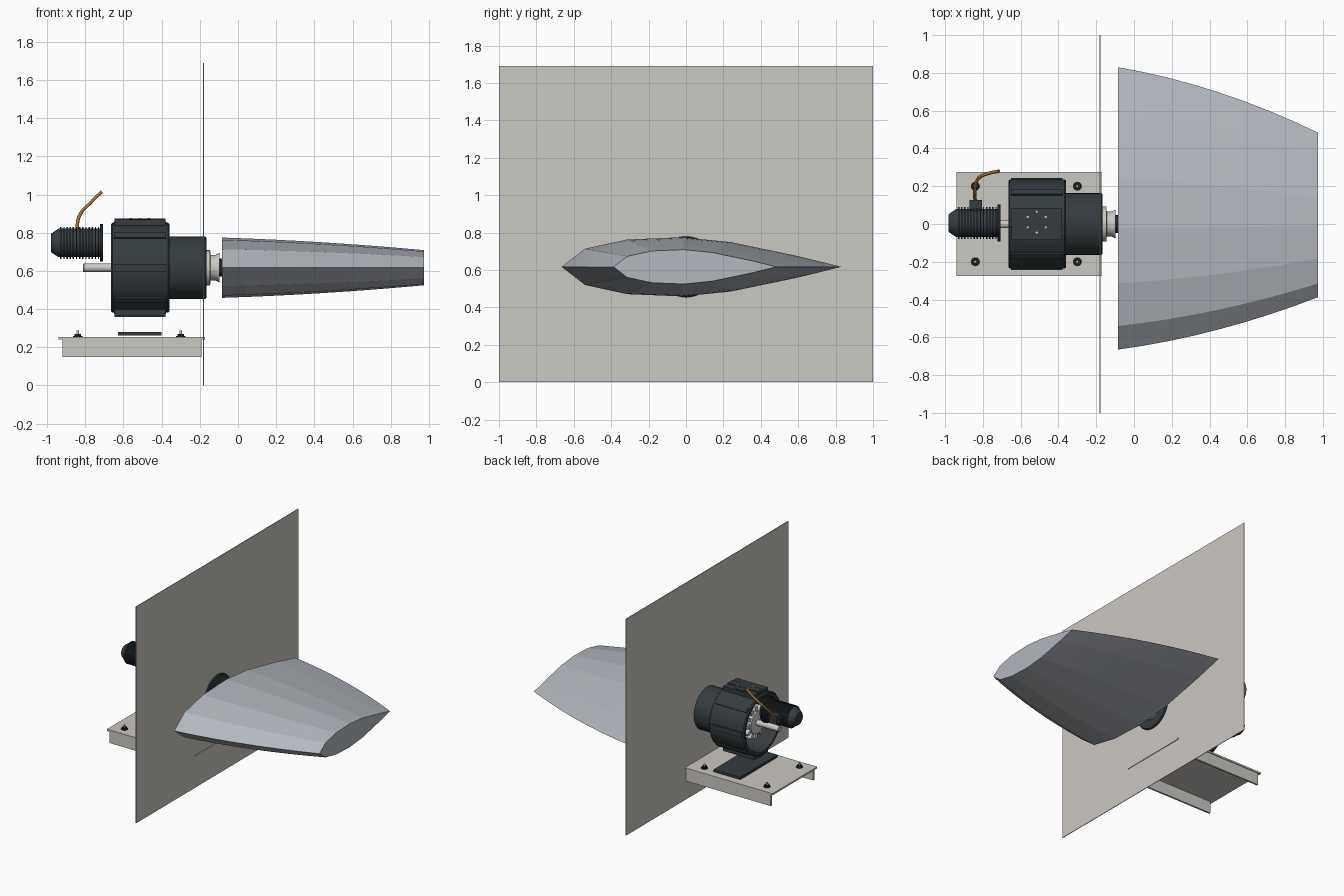
import bpy, bmesh, math
from mathutils import Matrix, Vector

if "Cube" in bpy.data.objects:
    bpy.data.objects.remove(bpy.data.objects["Cube"])

CZ = 0.617  # height of the main shaft axis


def mat(name, r, g, b):
    m = bpy.data.materials.new(name)
    m.diffuse_color = (r, g, b, 1)
    m.use_nodes = True
    m.node_tree.nodes["Principled BSDF"].inputs["Base Color"].default_value = m.diffuse_color
    return m


DARK = mat("dark_paint", 0.035, 0.045, 0.05)
BLACK = mat("black", 0.015, 0.018, 0.02)
BEIGE = mat("hull_grey", 0.60, 0.58, 0.54)
STEEL = mat("steel", 0.62, 0.63, 0.65)
FIN = mat("fin_grey", 0.45, 0.48, 0.52)
COPPER = mat("cable_orange", 0.38, 0.18, 0.05)


def finish(name, bm, material, smooth=False):
    bmesh.ops.recalc_face_normals(bm, faces=bm.faces)
    me = bpy.data.meshes.new(name)
    bm.to_mesh(me)
    bm.free()
    ob = bpy.data.objects.new(name, me)
    bpy.context.collection.objects.link(ob)
    me.materials.append(material)
    if smooth:
        bpy.ops.object.select_all(action='DESELECT')
        ob.select_set(True)
        bpy.context.view_layer.objects.active = ob
        bpy.ops.object.shade_smooth_by_angle(angle=math.radians(35))
    return ob


def add_box(bm, lo, hi, rot=None):
    lo, hi = Vector(lo), Vector(hi)
    s = hi - lo
    m = Matrix.Translation((lo + hi) / 2) @ Matrix.Diagonal((*s, 1))
    bmesh.ops.create_cube(bm, size=1, matrix=(rot @ m) if rot else m)


def add_cyl(bm, x, y, z0, z1, r, seg=16):
    bmesh.ops.create_cone(bm, cap_ends=True, segments=seg, radius1=r, radius2=r,
                          depth=z1 - z0, matrix=Matrix.Translation((x, y, (z0 + z1) / 2)))


def box(name, lo, hi, material):
    bm = bmesh.new()
    add_box(bm, lo, hi)
    return finish(name, bm, material)


def lathe(name, profile, material, y=0, z=CZ, seg=48, closed=False):
    """Turn (x, radius) points about an axis parallel to x."""
    bm = bmesh.new()
    rings = [[bm.verts.new((x, y + r * math.cos(a), z + r * math.sin(a)))
              for a in (2 * math.pi * k / seg for k in range(seg))] for x, r in profile]
    pairs = list(zip(rings, rings[1:]))
    if closed:
        pairs.append((rings[-1], rings[0]))
    else:
        bm.faces.new(rings[0])
        bm.faces.new(rings[-1])
    for a, b in pairs:
        for k in range(seg):
            j = (k + 1) % seg
            bm.faces.new((a[k], a[j], b[j], b[k]))
    return finish(name, bm, material, True)


# Hull plate
box("hull_plate", (-0.183, -1, 0), (-0.178, 1, 1.69), BEIGE)

# Foundation tray: top sheet on two side webs
box("tray_top", (-0.94, -0.275, 0.24), (-0.173, 0.275, 0.253), BEIGE)
for side, y in (("left", -0.262), ("right", 0.262)):
    box("tray_web_" + side, (-0.92, y - 0.007, 0.148), (-0.19, y + 0.007, 0.243), BEIGE)
box("mounting_pad", (-0.63, -0.23, 0.262), (-0.40, 0.23, 0.281), DARK)

# Foundation bolts
for i, (x, y) in enumerate((x, y) for x in (-0.84, -0.30) for y in (-0.2, 0.2)):
    bm = bmesh.new()
    add_cyl(bm, x, y, 0.252, 0.258, 0.024)
    add_cyl(bm, x, y, 0.257, 0.269, 0.019, 6)
    finish(f"bolt_nut_{i}", bm, BLACK)
    bm = bmesh.new()
    add_cyl(bm, x, y, 0.25, 0.287, 0.007)
    finish(f"bolt_stud_{i}", bm, STEEL, True)

# Actuator drum, open at the back
lathe("actuator_drum", [(-0.48, 0.03), (-0.48, 0.195), (-0.655, 0.205), (-0.665, 0.21),
                        (-0.665, 0.228), (-0.658, 0.236), (-0.368, 0.236), (-0.36, 0.228),
                        (-0.36, 0.03)], DARK, closed=True)
# Eight tie bars round the drum
bm = bmesh.new()
for k in range(8):
    rot = Matrix.Translation((0, 0, CZ)) @ Matrix.Rotation(k * math.pi / 4, 4, 'X')
    add_box(bm, (-0.65, -0.02, 0.225), (-0.378, 0.02, 0.243), rot)
finish("drum_bars", bm, DARK)
# Raised top and bottom covers with joint band
bm = bmesh.new()
for s in (1, -1):
    rot = Matrix.Translation((0, 0, CZ)) @ Matrix.Diagonal((1, 1, s, 1))
    add_box(bm, (-0.648, -0.085, 0.205), (-0.38, 0.085, 0.252), rot)
    add_box(bm, (-0.648, -0.03, 0.25), (-0.38, 0.03, 0.258), rot)
finish("drum_covers", bm, DARK)
bm = bmesh.new()
add_cyl(bm, -0.515, 0.01, 0.83, 0.873, 0.07, 32)
finish("inspection_cap", bm, DARK, True)
bm = bmesh.new()
for k in range(6):
    a = math.pi / 6 + k * math.pi / 3
    add_cyl(bm, -0.515 + 0.055 * math.cos(a), 0.01 + 0.055 * math.sin(a), 0.87, 0.878, 0.006, 8)
finish("cap_screws", bm, STEEL)

# Internal rotor: hub with radial teeth, and its shaft
lathe("rotor_hub", [(-0.62, 0.06), (-0.62, 0.085), (-0.47, 0.085), (-0.47, 0.06)], STEEL, seg=32)
bm = bmesh.new()
for k in range(12):
    rot = Matrix.Translation((0, 0, CZ)) @ Matrix.Rotation(k * math.pi / 6, 4, 'X')
    add_box(bm, (-0.61, -0.013, 0.07), (-0.47, 0.013, 0.125), rot)
finish("rotor_teeth", bm, STEEL)
lathe("drive_shaft", [(-0.812, 0.018), (-0.808, 0.022), (-0.45, 0.022)], STEEL, seg=24)

# Bearing housing through the hull, stepped hub to the fin
lathe("bearing_housing", [(-0.365, 0.163), (-0.172, 0.163), (-0.166, 0.158)], DARK)
lathe("hub_collar", [(-0.17, 0.092), (-0.146, 0.092), (-0.144, 0.066), (-0.12, 0.066),
                     (-0.097, 0.078), (-0.097, 0.05)], BEIGE)
lathe("fin_stock", [(-0.10, 0.047), (-0.078, 0.047)], BLACK, seg=32)

# Motor: casing, cooling ribs, end flange, terminal box
MZ, MY = 0.747, 0.005
lathe("motor_casing", [(-0.981, 0.045), (-0.975, 0.052), (-0.94, 0.075), (-0.72, 0.075)],
      DARK, MY, MZ, 32)
ribs = []
for k in range(13):
    x = -0.932 + k * 0.0165
    ribs += [(x, 0.073), (x, 0.084), (x + 0.007, 0.084), (x + 0.007, 0.073)]
lathe("motor_ribs", ribs, DARK, MY, MZ, 32)
lathe("motor_flange", [(-0.722, 0.098), (-0.708, 0.098)], BLACK, MY, MZ, 32)
box("terminal_box", (-0.872, 0.06, 0.715), (-0.805, 0.128, 0.78), DARK)

# Power cable
cu = bpy.data.curves.new("power_cable", 'CURVE')
cu.dimensions = '3D'
cu.bevel_depth = 0.009
cu.bevel_resolution = 2
cu.use_fill_caps = True
cu.resolution_u = 6
sp = cu.splines.new('BEZIER')
path = [(-0.84, 0.12, 0.748), (-0.843, 0.165, 0.82), (-0.825, 0.24, 0.90),
        (-0.77, 0.268, 0.96), (-0.715, 0.28, 1.015)]
sp.bezier_points.add(len(path) - 1)
for p, c in zip(sp.bezier_points, path):
    p.co = c
    p.handle_left_type = p.handle_right_type = 'AUTO'
cu.materials.append(COPPER)
bpy.context.collection.objects.link(bpy.data.objects.new("power_cable", cu))

# Stabiliser fin: faceted symmetric section lofted along x
half = [(-0.665, 0), (-0.54, 0.097), (-0.315, 0.146), (-0.02, 0.158),
        (0.24, 0.132), (0.6, 0.057), (0.83, 0)]
section = half + [(y, -h) for y, h in half[-2:0:-1]]
bm = bmesh.new()
rings = []
N = 8
for i in range(N + 1):
    t = i / N
    s = 1 - 0.418 * (0.52 * t + 0.48 * t * t)
    rings.append([bm.verts.new((-0.085 + 1.06 * t, y * s, CZ + h * s)) for y, h in section])
for a, b in zip(rings, rings[1:]):
    for k in range(len(section)):
        j = (k + 1) % len(section)
        bm.faces.new((a[k], a[j], b[j], b[k]))
bm.faces.new(rings[0])
bm.faces.new(rings[-1])
finish("stabiliser_fin", bm, FIN)
